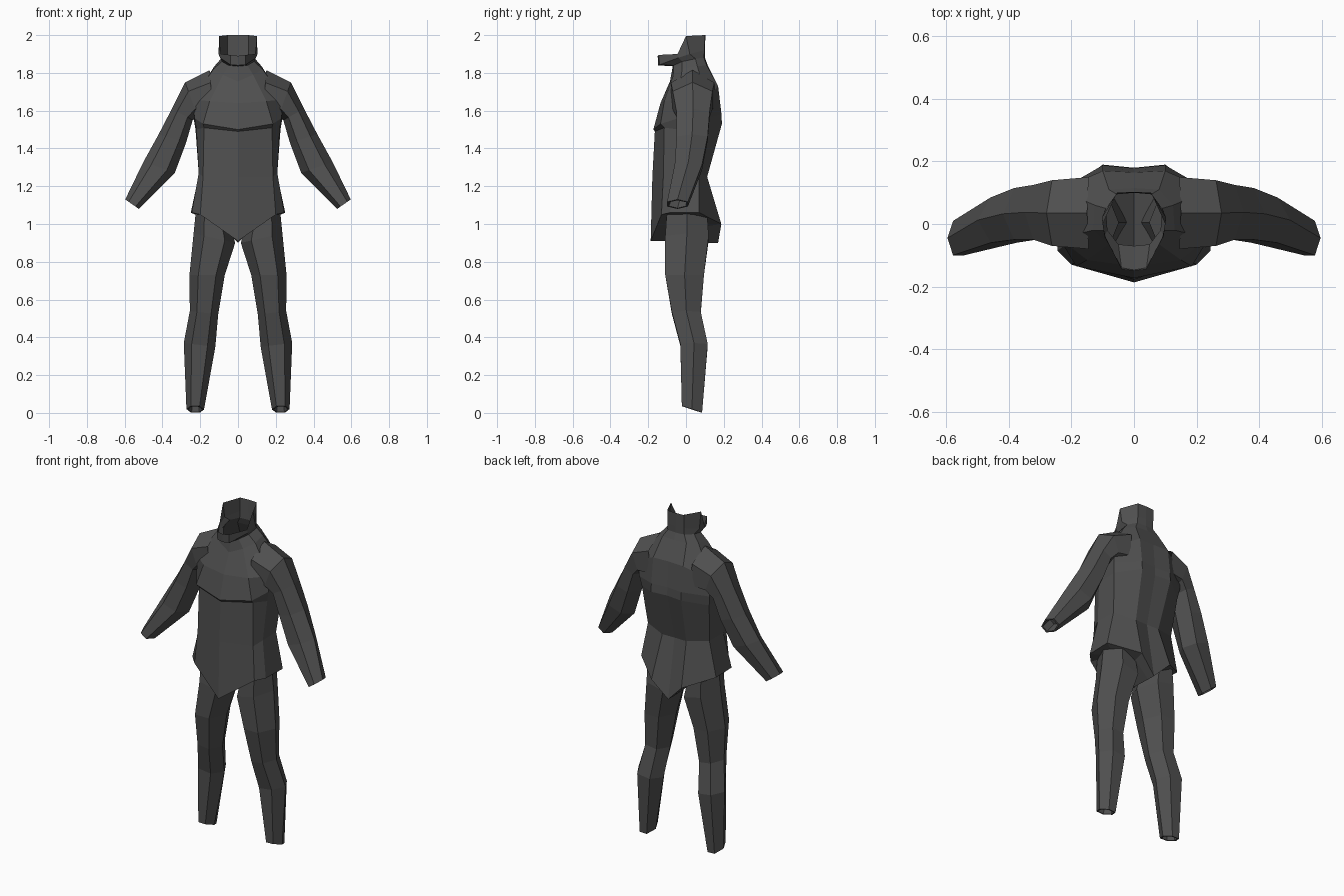
import bpy, bmesh, math
from mathutils import Vector

mat = bpy.data.materials.new("dark_rubber")
mat.diffuse_color = (0.08, 0.08, 0.08, 1)


def loft(name, rings, closed, extra=()):
    """Skin equal-length rings, then mirror across x."""
    bm = bmesh.new()
    vs = [[bm.verts.new(p) for p in r] for r in rings]
    n = len(rings[0])
    for a, b in zip(vs, vs[1:]):
        for k in range(n if closed else n - 1):
            j = (k + 1) % n
            bm.faces.new((a[k], a[j], b[j], b[k]))
    for ring, ids in extra:
        bm.faces.new([vs[ring][i] for i in ids])
    bmesh.ops.recalc_face_normals(bm, faces=bm.faces)
    me = bpy.data.meshes.new(name)
    bm.to_mesh(me)
    bm.free()
    me.materials.append(mat)
    ob = bpy.data.objects.new(name, me)
    bpy.context.collection.objects.link(ob)
    mod = ob.modifiers.new("mirror", "MIRROR")
    mod.use_clip = True
    return ob


def limb(name, sections, tilt=0.0):
    """Six-sided tube; section = outer x,z, inner x,z, front y, back y."""
    rings, mids = [], []
    for i, (xo, zo, xi, zi, yf, yb) in enumerate(sections):
        c = Vector(((xo + xi) / 2, (yf + yb) / 2, (zo + zi) / 2))
        h = Vector(((xo - xi) / 2, 0, (zo - zi) / 2))
        last = i == len(sections) - 1
        ring = []
        for k in range(6):
            t = k * math.pi / 3
            s = math.sin(t)
            ring.append(c + h * math.cos(t)
                        + Vector((0, s / 0.866 * (yb - yf) / 2, -tilt * s if last else 0)))
        rings.append(ring)
        mids.append(c)
    # hollow cuff at the end
    end, c = rings[-1], mids[-1]
    back = (mids[-2] - c) * 0.25
    rings.append([c + (p - c) * 0.82 for p in end])
    rings.append([c + back + (p - c) * 0.75 for p in end])
    return loft(name, rings, True, [(len(rings) - 1, range(6))])


# Jacket body: half sections, front centre to back centre
body = [
    [(0, -.12, .91), (.18, -.09, 1.05), (.21, -.04, 1.05), (.21, .05, 1.05), (.09, .12, .99), (0, .12, .90)],
    [(0, -.187, .91), (.2, -.13, 1.05), (.245, -.085, 1.06), (.25, .07, 1.06), (.1, .187, 1.0), (0, .17, .90)],
    [(0, -.178, 1.25), (.185, -.12, 1.25), (.208, -.06, 1.27), (.205, .07, 1.27), (.08, .112, 1.25), (0, .11, 1.25)],
    [(0, -.165, 1.49), (.18, -.115, 1.51), (.22, -.035, 1.5), (.225, .1, 1.5), (.1, .19, 1.53), (0, .18, 1.53)],
    [(0, -.173, 1.5), (.185, -.135, 1.53), (.23, -.04, 1.56), (.235, .11, 1.56), (.1, .188, 1.58), (0, .178, 1.58)],
    [(0, -.135, 1.64), (.15, -.115, 1.65), (.24, -.045, 1.66), (.24, .11, 1.66), (.1, .17, 1.73), (0, .165, 1.73)],
    [(0, -.085, 1.755), (.08, -.065, 1.79), (.13, -.02, 1.82), (.125, .06, 1.835), (.08, .11, 1.84), (0, .115, 1.84)],
]
loft("jacket_body", body, False, [(0, (0, 1, 4, 5)), (0, (1, 2, 3, 4))])

# Hood collar with protruding chin cup and raised back
collar = [
    body[-1],
    [(0, -.07, 1.835), (.05, -.065, 1.84), (.085, -.02, 1.86), (.09, .05, 1.875), (.055, .095, 1.88), (0, .1, 1.88)],
    [(0, -.147, 1.84), (.04, -.14, 1.843), (.095, -.04, 1.88), (.103, .02, 1.9), (.055, .098, 1.92), (0, .1, 1.92)],
    [(0, -.15, 1.89), (.04, -.145, 1.895), (.09, -.045, 1.9), (.1, .0, 1.995), (.055, .1, 2.0), (0, .103, 2.0)],
]
loft("hood_collar", collar, False)

# Sleeves
limb("sleeves", [
    (.15, 1.815, .13, 1.55, -.08, .15),
    (.28, 1.75, .21, 1.56, -.07, .14),
    (.35, 1.61, .24, 1.55, -.05, .125),
    (.42, 1.475, .275, 1.43, -.05, .115),
    (.5, 1.33, .335, 1.27, -.06, .085),
    (.597, 1.13, .525, 1.08, -.10, .01),
])

# Trouser legs
limb("trouser_legs", [
    (.22, 1.1, .05, 1.02, -.10, .11),
    (.235, .95, .015, .90, -.11, .12),
    (.257, .73, .07, .73, -.11, .095),
    (.255, .54, .105, .52, -.075, .078),
    (.287, .37, .12, .35, -.03, .115),
    (.273, .02, .18, .0174, -.022, .085),
], tilt=0.02)
